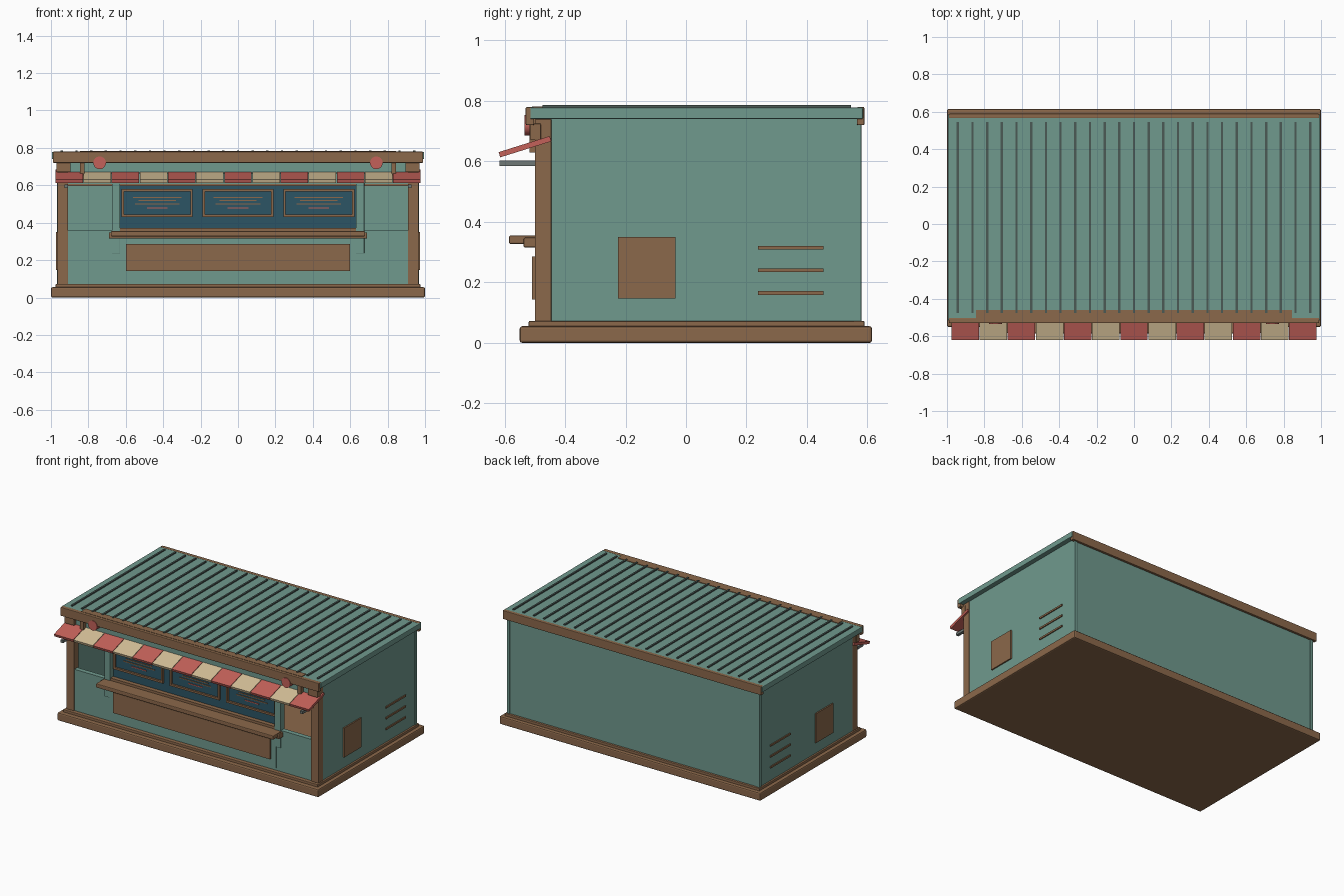
import bpy
from math import atan2, pi

if "Cube" in bpy.data.objects:
    bpy.data.objects.remove(bpy.data.objects["Cube"])


def mat(name, rgb):
    m = bpy.data.materials.new(name)
    m.diffuse_color = (*rgb, 1)
    m.use_nodes = True
    m.node_tree.nodes["Principled BSDF"].inputs["Base Color"].default_value = m.diffuse_color
    return m


GREEN = mat("green_paint", (0.16, 0.32, 0.27))
WOOD = mat("brown_wood", (0.26, 0.14, 0.07))
RED = mat("red_cloth", (0.55, 0.12, 0.10))
CREAM = mat("cream_cloth", (0.66, 0.52, 0.31))
BLUE = mat("dark_board", (0.025, 0.09, 0.13))
DARK = mat("dark_metal", (0.07, 0.10, 0.09))
GREY = mat("grey_metal", (0.16, 0.19, 0.18))


def box(name, x, y, z, m, bevel=0.0, tilt=0.0):
    """Box spanning the (min, max) pairs x, y, z; tilt turns it about x."""
    bpy.ops.mesh.primitive_cube_add(
        size=1, location=[(a + b) / 2 for a, b in (x, y, z)])
    o = bpy.context.object
    o.name = name
    o.scale = [b - a for a, b in (x, y, z)]
    bpy.ops.object.transform_apply(location=False, rotation=False, scale=True)
    o.rotation_euler.x = tilt
    o.data.materials.append(m)
    if bevel:
        b = o.modifiers.new("bevel", 'BEVEL')
        b.width = bevel
        b.segments = 2
    return o


def pair(name, x, y, z, m, bevel=0.0):
    """The same box on the right and mirrored on the left."""
    box("right_" + name, x, y, z, m, bevel)
    box("left_" + name, (-x[1], -x[0]), y, z, m, bevel)


# plinth and floor
box("plinth", (-1, 1), (-0.55, 0.615), (0, 0.055), WOOD, 0.008)
box("floor", (-0.975, 0.975), (-0.52, 0.59), (0.05, 0.072), WOOD, 0.003)

# hollow shell
pair("side_wall", (0.94, 0.963), (-0.49, 0.575), (0.07, 0.745), GREEN)
box("back_wall", (-0.95, 0.95), (0.55, 0.575), (0.07, 0.745), GREEN)
pair("back_corner_trim", (0.945, 0.968), (0.555, 0.58), (0.07, 0.745), GREEN, 0.003)
box("front_half_wall", (-0.91, 0.91), (-0.493, -0.46), (0.07, 0.357), GREEN)
box("front_lower_panel", (-0.64, 0.64), (-0.498, -0.47), (0.09, 0.325), GREEN)
box("front_header", (-0.91, 0.91), (-0.493, -0.46), (0.607, 0.745), GREEN)
box("header_trim", (-0.91, 0.91), (-0.49, -0.46), (0.595, 0.61), WOOD)
pair("front_post", (0.908, 0.966), (-0.5, -0.445), (0.07, 0.74), WOOD, 0.003)
pair("window_jamb", (0.63, 0.675), (-0.5, -0.455), (0.235, 0.665), GREEN, 0.003)

# roof with ribs and fascias
box("roof", (-0.995, 0.995), (-0.515, 0.585), (0.74, 0.778), GREEN, 0.004)
box("front_fascia", (-0.99, 0.99), (-0.53, -0.502), (0.72, 0.78), WOOD, 0.004)
box("back_fascia", (-0.99, 0.99), (0.565, 0.59), (0.72, 0.78), WOOD, 0.004)
box("roof_front_strip", (-0.845, 0.845), (-0.51, -0.46), (0.73, 0.782), WOOD)
for i in range(25):
    cx = -0.942 + i * 0.0785
    box(f"roof_rib_{i}", (cx - 0.006, cx + 0.006), (-0.475, 0.545),
        (0.775, 0.786), DARK)

# striped awning: slats along a slope
y0, z0, y1, z1 = -0.617, 0.622, -0.448, 0.675
slope = atan2(z1 - z0, y1 - y0)
length = ((y1 - y0) ** 2 + (z1 - z0) ** 2) ** 0.5
ym, zm = (y0 + y1) / 2, (z0 + z1) / 2
for i in range(13):
    cx = (i - 6) * 0.1504
    box(f"awning_slat_{i}", (cx - 0.0735, cx + 0.0735),
        (ym - length / 2, ym + length / 2), (zm - 0.009, zm + 0.009),
        CREAM if i % 2 else RED, tilt=slope)
pair("awning_arm", (0.908, 0.928), (-0.617, -0.48), (0.585, 0.603), GREY)

# brackets, post caps and round ornaments under the roof edge
pair("sign_bracket", (0.82, 0.846), (-0.518, -0.49), (0.63, 0.735), WOOD)
pair("post_cap", (0.895, 0.97), (-0.515, -0.48), (0.67, 0.725), WOOD, 0.003)
for side, sx in (("right", 1), ("left", -1)):
    bpy.ops.mesh.primitive_cylinder_add(
        vertices=24, radius=0.034, depth=0.045,
        location=(sx * 0.74, -0.512, 0.72), rotation=(pi / 2, 0, 0))
    disc = bpy.context.object
    disc.name = side + "_round_ornament"
    disc.data.materials.append(RED)
    bpy.ops.object.shade_smooth_by_angle()

# serving counter and front panel
box("counter_top", (-0.68, 0.68), (-0.585, -0.455), (0.327, 0.355), WOOD, 0.005)
box("counter_support", (-0.69, 0.69), (-0.537, -0.485), (0.315, 0.348), WOOD, 0.005)
box("window_sill", (-0.63, 0.63), (-0.495, -0.455), (0.35, 0.372), WOOD)
box("front_wood_panel", (-0.6, 0.6), (-0.509, -0.49), (0.143, 0.285), WOOD)

# menu board with three framed panels
box("menu_board", (-0.63, 0.63), (-0.465, -0.445), (0.36, 0.625), BLUE)
for i, cx in enumerate((-0.432, 0, 0.432)):
    a, b, t = cx - 0.19, cx + 0.19, 0.013
    y = (-0.478, -0.46)
    box(f"frame_bottom_{i}", (a, b), y, (0.43, 0.43 + t), WOOD)
    box(f"frame_top_{i}", (a, b), y, (0.58 - t, 0.58), WOOD)
    box(f"frame_left_{i}", (a, a + t), y, (0.43, 0.58), WOOD)
    box(f"frame_right_{i}", (b - t, b), y, (0.43, 0.58), WOOD)
    for j, (w, z, m) in enumerate(((0.13, 0.535, WOOD), (0.10, 0.518, WOOD),
                                   (0.12, 0.50, WOOD), (0.055, 0.478, RED))):
        box(f"menu_bar_{i}_{j}", (cx - w, cx + w), (-0.469, -0.46),
            (z - 0.003, z + 0.003), m)

# side hatch and vent slats
pair("side_hatch", (0.955, 0.972), (-0.225, -0.035), (0.147, 0.35), WOOD)
for k, z in enumerate((0.165, 0.24, 0.315)):
    pair(f"vent_slat_{k}", (0.955, 0.97), (0.238, 0.455), (z - 0.006, z + 0.006), WOOD)
